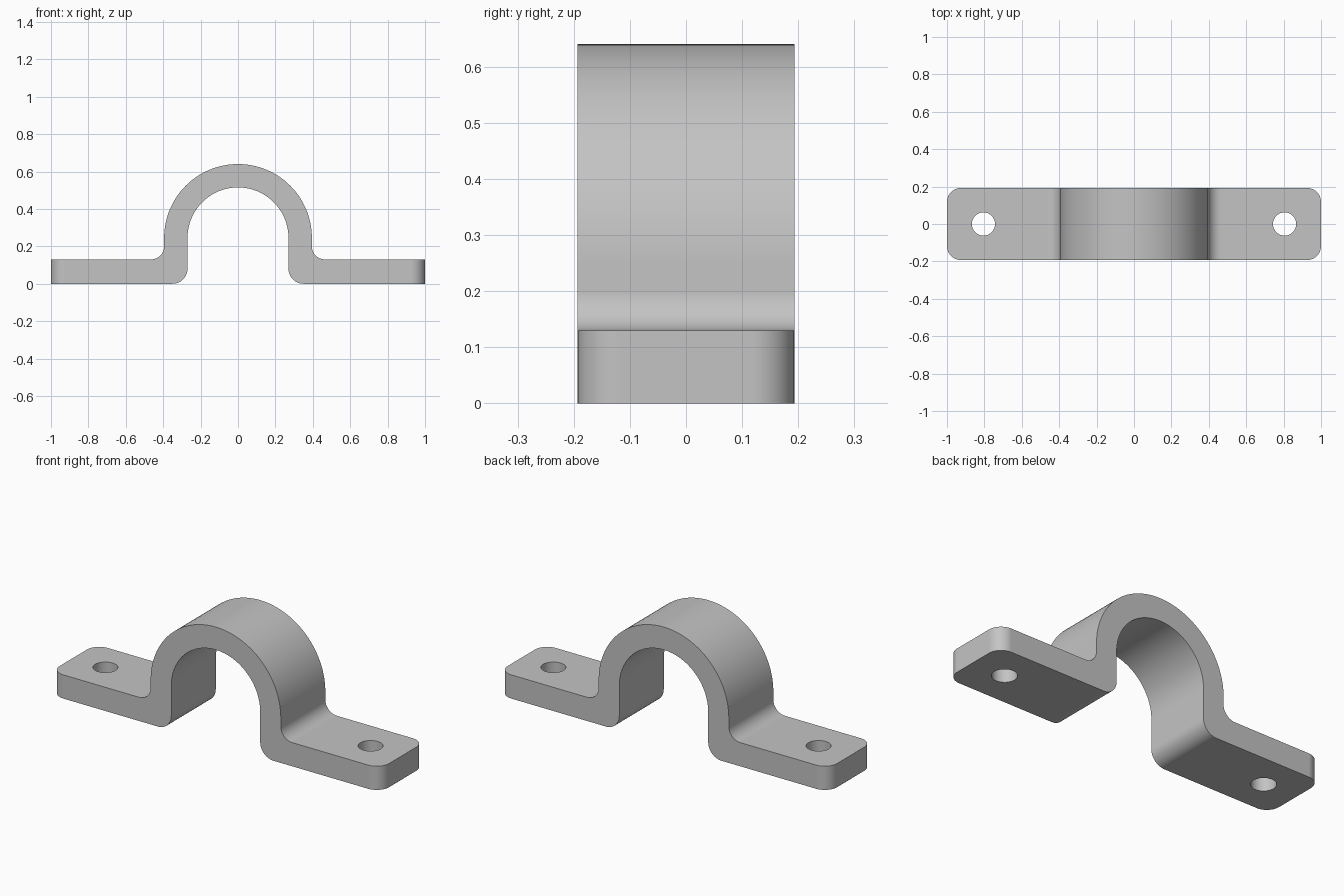
import bpy, bmesh
from math import sin, cos, pi, radians
from mathutils import Matrix

if "Cube" in bpy.data.objects:
    bpy.data.objects.remove(bpy.data.objects["Cube"])

HALF_LENGTH, HALF_WIDTH = 1.0, 0.193
THICK = 0.13            # flange thickness
R_IN, R_OUT = 0.27, 0.395
ARCH_Z = 0.245          # height of the arch centre
FILLET, HEEL = 0.07, 0.08
CORNER = 0.075
HOLE_X, HOLE_R = 0.805, 0.062


def arc(cx, cz, r, start, end, steps):
    angles = [radians(start + (end - start) * i / steps) for i in range(steps + 1)]
    return [(cx + r * cos(a), cz + r * sin(a)) for a in angles]


def mirrored(points):
    return [(-x, z) for x, z in reversed(points)]


# Strap outline: outer side from left to right, then the inner side back
foot_top = [(HALF_LENGTH, THICK)] + arc(R_OUT + FILLET, THICK + FILLET, FILLET, 270, 180, 12)
foot_base = [(HALF_LENGTH, 0)] + arc(R_IN + HEEL, HEEL, HEEL, 270, 180, 12)
outer = foot_top + arc(0, ARCH_Z, R_OUT, 0, 180, 64) + mirrored(foot_top)
inner = foot_base + arc(0, ARCH_Z, R_IN, 0, 180, 64) + mirrored(foot_base)
outline = outer + inner[::-1]

bm = bmesh.new()
face = bm.faces.new([bm.verts.new((x, -HALF_WIDTH, z)) for x, z in outline])
extruded = bmesh.ops.extrude_face_region(bm, geom=[face])
moved = [v for v in extruded["geom"] if isinstance(v, bmesh.types.BMVert)]
bmesh.ops.translate(bm, verts=moved, vec=(0, 2 * HALF_WIDTH, 0))
bmesh.ops.recalc_face_normals(bm, faces=bm.faces)

# Rounded vertical corners at the flange ends
ends = [e for e in bm.edges
        if all(abs(v.co.x) > HALF_LENGTH - 0.001 for v in e.verts)
        and abs(e.verts[0].co.z - e.verts[1].co.z) > THICK / 2]
bmesh.ops.bevel(bm, geom=ends, offset=CORNER, segments=10, profile=0.5, affect="EDGES")

mesh = bpy.data.meshes.new("strap_clamp")
bm.to_mesh(mesh)
bm.free()
strap = bpy.data.objects.new("strap_clamp", mesh)
bpy.context.collection.objects.link(strap)

# Plain grey metal
metal = bpy.data.materials.new("grey_metal")
metal.use_nodes = True
GREY = (0.55, 0.55, 0.55, 1)
metal.diffuse_color = GREY
metal.node_tree.nodes["Principled BSDF"].inputs["Base Color"].default_value = GREY
mesh.materials.append(metal)

# Screw holes, one through each flange
bm = bmesh.new()
for side in (-1, 1):
    bmesh.ops.create_cone(bm, cap_ends=True, segments=48, radius1=HOLE_R, radius2=HOLE_R,
                          depth=4 * THICK, matrix=Matrix.Translation((side * HOLE_X, 0, THICK / 2)))
cut_mesh = bpy.data.meshes.new("hole_cutter")
bm.to_mesh(cut_mesh)
bm.free()
cut_mesh.materials.append(metal)
cutter = bpy.data.objects.new("hole_cutter", cut_mesh)
bpy.context.collection.objects.link(cutter)

bpy.ops.object.select_all(action="DESELECT")
bpy.context.view_layer.objects.active = strap
strap.select_set(True)
holes = strap.modifiers.new("screw_holes", "BOOLEAN")
holes.operation, holes.solver, holes.object = "DIFFERENCE", "EXACT", cutter
bpy.ops.object.modifier_apply(modifier=holes.name)
bpy.data.objects.remove(cutter)

# Smooth curves with crisp edges and flat flanges
bpy.ops.object.shade_smooth_by_angle(angle=radians(30))
normals = strap.modifiers.new("even_shading", "WEIGHTED_NORMAL")
normals.keep_sharp = True
